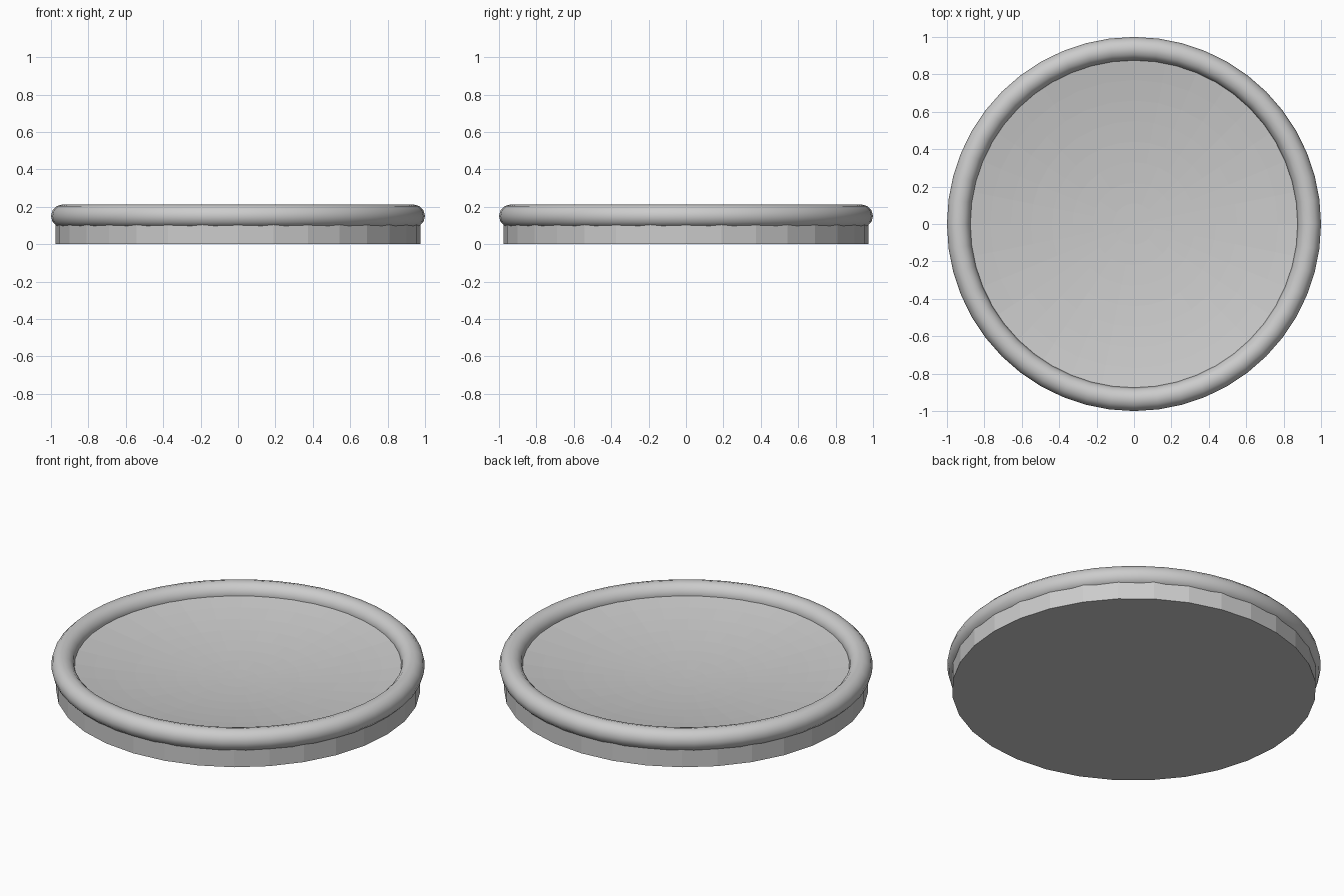
import bpy
import bmesh
from math import radians, sin, cos, tau

cube = bpy.data.objects.get("Cube")
if cube:
    bpy.data.objects.remove(cube, do_unlink=True)

SIDES = 32
BODY_R, RIM_Z = 0.975, 0.15
BOWL_R, BOWL_DEPTH, BOWL_RINGS = 0.88, 0.08, 8
TUBE_R = 0.0625


def lathe(name, profile, sides):
    """Revolve (radius, z) points about z; zero radius closes to a point."""
    bm = bmesh.new()
    rings = []
    for r, z in profile:
        count = sides if r > 0 else 1
        rings.append([bm.verts.new((r * sin(tau * i / sides), r * cos(tau * i / sides), z))
                      for i in range(count)])
    for a, b in zip(rings, rings[1:]):
        for i in range(sides):
            j = (i + 1) % sides
            corners = [a[i % len(a)], a[j % len(a)], b[j % len(b)], b[i % len(b)]]
            bm.faces.new(list(dict.fromkeys(corners)))
    bmesh.ops.recalc_face_normals(bm, faces=bm.faces)
    mesh = bpy.data.meshes.new(name)
    bm.to_mesh(mesh)
    bm.free()
    obj = bpy.data.objects.new(name, mesh)
    bpy.context.collection.objects.link(obj)
    return obj


# Faceted dish body: flat base, straight wall and shallow bowl
profile = [(0, 0), (BODY_R, 0), (BODY_R, RIM_Z)]
for k in range(BOWL_RINGS, -1, -1):
    t = k / BOWL_RINGS
    profile.append((BOWL_R * t, RIM_Z - BOWL_DEPTH * (1 - t * t)))
lathe("dish_body", profile, SIDES)

# Smooth rounded rim
bpy.ops.mesh.primitive_torus_add(major_segments=48, minor_segments=12,
                                 major_radius=1 - TUBE_R, minor_radius=TUBE_R,
                                 location=(0, 0, RIM_Z))
rim = bpy.context.object
rim.name = "rounded_rim"
bpy.ops.object.shade_smooth_by_angle(angle=radians(40))
